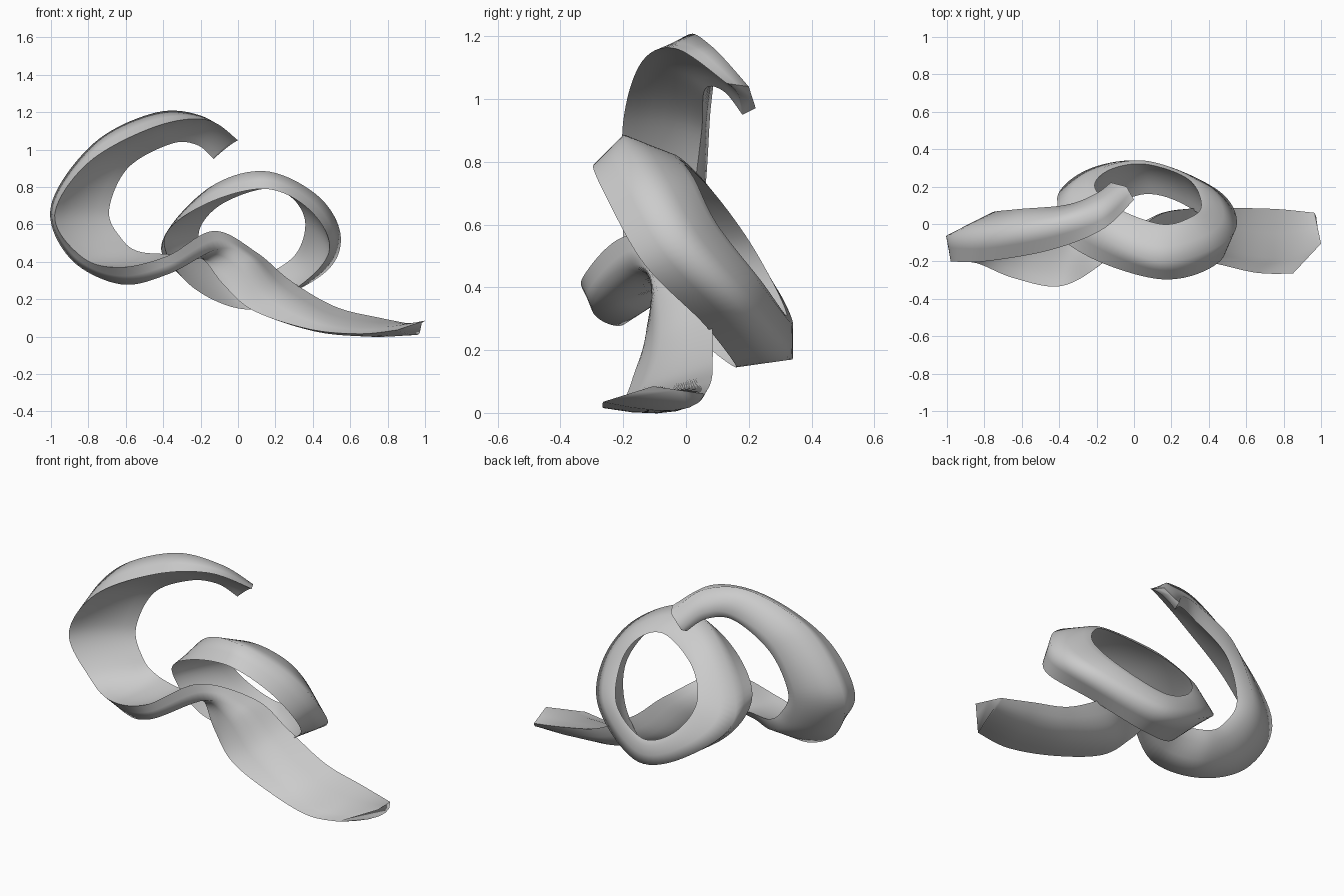
import bpy, bmesh
from mathutils import Vector

default = bpy.data.objects.get("Cube")
if default:
    bpy.data.objects.remove(default, do_unlink=True)

grey = bpy.data.materials.new("matte grey")
grey.use_nodes = True
colour = (0.6, 0.6, 0.6, 1)
grey.diffuse_color = colour
grey.node_tree.nodes["Principled BSDF"].inputs["Base Color"].default_value = colour


def spline(points, closed, steps=10):
    """Smooth Catmull-Rom path through the points."""
    count = len(points)

    def pick(index):
        if closed:
            return points[index % count]
        return points[max(0, min(count - 1, index))]

    path = []
    for i in range(count if closed else count - 1):
        before, start, end, after = (pick(i + k) for k in (-1, 0, 1, 2))
        for s in range(steps):
            t = s / steps
            path.append(start + 0.5 * t * ((end - before)
                        + t * (2 * before - 5 * start + 4 * end - after
                        + t * (3 * (start - end) + after - before))))
    if not closed:
        path.append(points[-1].copy())
    return path


def section(front, ridge, shoulder, back, middle, arcs=6):
    """Wedge section whose inner side is a shallow arc."""
    control = 2 * middle - (front + back) / 2
    ring = [front, front.lerp(ridge, 0.5), ridge, ridge.lerp(shoulder, 0.5), shoulder]
    for k in range(arcs):
        t = k / arcs
        ring.append(back.lerp(control, t).lerp(control.lerp(front, t), t))
    return ring


def shoulder_point(front, ridge, back, thickness):
    """Point beside the back edge, raised away from the front edge."""
    along = (back - ridge).normalized()
    out = ridge - front
    out -= along * out.dot(along)
    return back.lerp(ridge, 0.2) + out.normalized() * thickness


def sweep(name, stations, hollow, thickness, closed):
    """Loft sections along smooth rails."""
    rails = [[] for _ in range(5)]
    for i, values in enumerate(stations):
        front, ridge, back = (Vector(values[k:k + 3]) for k in (0, 3, 6))
        shoulder = shoulder_point(front, ridge, back, thickness(i))
        middle = hollow(i, front, ridge, back)
        for rail, point in zip(rails, (front, ridge, shoulder, back, middle)):
            rail.append(point)
    rails = [spline(rail, closed) for rail in rails]
    bm = bmesh.new()
    rings = []
    for corners in zip(*rails):
        rings.append([bm.verts.new(p) for p in section(*corners)])
    size = len(rings[0])
    for i in range(len(rings) if closed else len(rings) - 1):
        near, far = rings[i], rings[(i + 1) % len(rings)]
        for j in range(size):
            k = (j + 1) % size
            bm.faces.new((near[j], near[k], far[k], far[j]))
    if not closed:
        bm.faces.new(rings[0])
        bm.faces.new(rings[-1])
    bmesh.ops.recalc_face_normals(bm, faces=bm.faces)
    mesh = bpy.data.meshes.new(name)
    bm.to_mesh(mesh)
    bm.free()
    mesh.materials.append(grey)
    obj = bpy.data.objects.new(name, mesh)
    bpy.context.collection.objects.link(obj)
    bpy.ops.object.select_all(action="DESELECT")
    obj.select_set(True)
    bpy.context.view_layer.objects.active = obj
    bpy.ops.object.shade_smooth_by_angle(angle=1.65)


def inner_hollow(i, front, ridge, back):
    middle = (front + back) / 2
    return middle + (ridge - middle).normalized() * 0.02


def band_hollow(i, front, ridge, back):
    """Hollow along the hook, full on the underside of the tail."""
    if i < 8:
        return inner_hollow(i, front, ridge, back)
    middle = (front + back) / 2
    if i < 10:
        return middle - (ridge - middle).normalized() * 0.03
    point = middle + Vector((0.025 * (i - 11), 0.065, -0.055))
    point.z = max(point.z, 0.008)
    return point


# Closed tilted ring: front edge, outer ridge, back edge
ring_stations = [
    (.14, -.295, .79, .14, -.2, .885, .14, 0, .79),
    (.38, -.25, .68, .43, -.13, .75, .29, .03, .74),
    (.49, -.13, .47, .55, 0, .53, .36, .1, .6),
    (.34, .06, .28, .45, .18, .33, .29, .24, .42),
    (.06, .16, .145, .08, .335, .17, .06, .32, .31),
    (-.25, .02, .27, -.25, .29, .29, -.13, .29, .39),
    (-.395, -.06, .52, -.41, .12, .49, -.21, .2, .55),
    (-.19, -.2, .7, -.17, -.07, .785, -.1, .09, .7),
]
sweep("closed_ring", ring_stations, inner_hollow, lambda i: 0.015, True)

# Open band: hook, low bend, twist through the ring, flat tail
band_stations = [
    (0, .13, 1.05, -.04, .2, 1.04, -.13, .18, .95),
    (-.17, -.03, 1.16, -.17, .08, 1.17, -.22, .12, 1.025),
    (-.45, -.14, 1.12, -.43, 0, 1.2, -.36, .06, 1.03),
    (-.8, -.2, .93, -.77, -.06, 1.035, -.59, .05, .9),
    (-.98, -.2, .65, -1, -.06, .7, -.69, .02, .67),
    (-.84, -.21, .43, -.9, -.13, .42, -.62, -.01, .52),
    (-.64, -.29, .37, -.63, -.2, .28, -.53, -.02, .455),
    (-.38, -.33, .43, -.37, -.3, .335, -.37, -.06, .44),
    (-.13, -.18, .565, -.1, -.17, .47, -.2, -.06, .42),
    (.1, .03, .45, .06, -.1, .42, -.08, -.11, .28),
    (.28, .08, .3, .21, -.08, .235, .08, -.16, .14),
    (.52, .085, .16, .47, -.13, .085, .38, -.2, .04),
    (.76, .08, .1, .75, -.18, .05, .65, -.26, .015),
    (.965, .06, .06, 1, -.105, .085, .85, -.265, .035),
]
sweep("twisted_band", band_stations, band_hollow,
      lambda i: max(0, 0.07 - 0.01 * abs(i - 3)), False)
